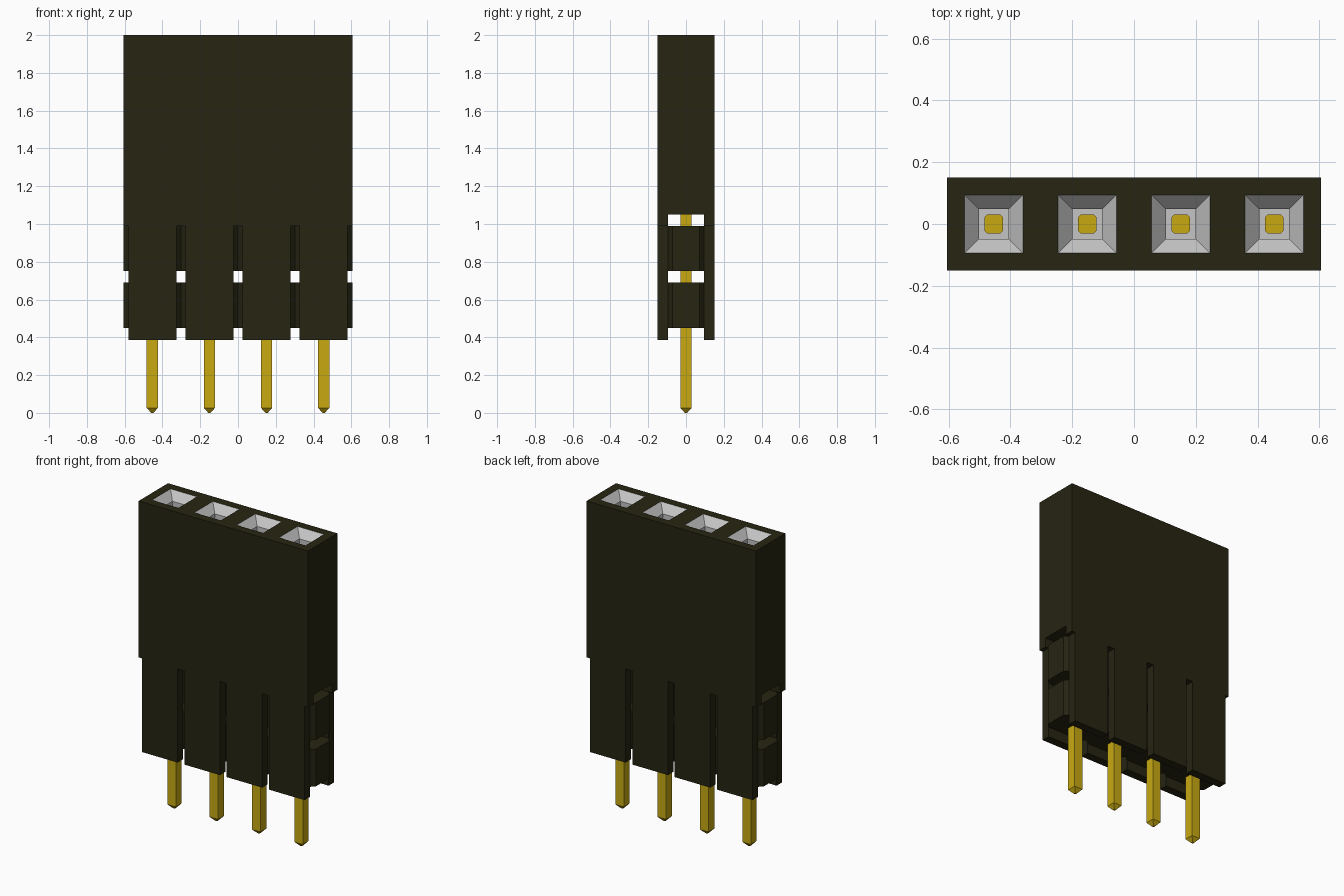
import bpy, bmesh

cube = bpy.data.objects.get("Cube")
if cube:
    bpy.data.objects.remove(cube, do_unlink=True)


def material(name, rgb):
    m = bpy.data.materials.new(name)
    m.use_nodes = True
    m.diffuse_color = (*rgb, 1)
    m.node_tree.nodes["Principled BSDF"].inputs["Base Color"].default_value = (*rgb, 1)
    return m


BLACK = material("black plastic", (0.019, 0.018, 0.006))
GOLD = material("gold", (0.58, 0.40, 0.006))
GREY = material("grey metal", (0.56, 0.56, 0.56))

PITCH = 0.3025
CELLS = [(i - 1.5) * PITCH for i in range(4)]
HALF_Y, SLOT_Y = 0.15, 0.095


def rect(hx, hy, c=0.0):
    """Rectangle outline, with corners cut by c when c > 0."""
    if c == 0:
        return [(-hx, -hy), (hx, -hy), (hx, hy), (-hx, hy)]
    return [(-hx + c, -hy), (hx - c, -hy), (hx, -hy + c), (hx, hy - c),
            (hx - c, hy), (-hx + c, hy), (-hx, hy - c), (-hx, -hy + c)]


def loft(name, sections, mat, x=0.0, y=0.0):
    """Solid through a stack of (z, outline) sections."""
    bm = bmesh.new()
    rings = [[bm.verts.new((px + x, py + y, z)) for px, py in outline]
             for z, outline in sections]
    n = len(rings[0])
    bm.faces.new(rings[0][::-1])
    bm.faces.new(rings[-1])
    for a, b in zip(rings, rings[1:]):
        for i in range(n):
            j = (i + 1) % n
            bm.faces.new((a[i], a[j], b[j], b[i]))
    bmesh.ops.recalc_face_normals(bm, faces=bm.faces)
    mesh = bpy.data.meshes.new(name)
    bm.to_mesh(mesh)
    bm.free()
    mesh.materials.append(mat)
    ob = bpy.data.objects.new(name, mesh)
    bpy.context.collection.objects.link(ob)
    return ob


def carve(target, cutter):
    """Cut a shape away, keeping the cutter's colour on the new faces."""
    cutter.hide_render = True
    mod = target.modifiers.new("cut", "BOOLEAN")
    mod.operation = "DIFFERENCE"
    mod.solver = "EXACT"
    mod.material_mode = "TRANSFER"
    mod.object = cutter
    bpy.context.view_layer.objects.active = target
    bpy.ops.object.modifier_apply(modifier=mod.name)
    bpy.data.objects.remove(cutter, do_unlink=True)


# Upper housing with a lengthwise slot along its underside
housing = loft("housing", [(0.99, rect(0.605, HALF_Y)), (2.0, rect(0.605, HALF_Y))], BLACK)
carve(housing, loft("slot_cutter", [(0.9, rect(0.8, SLOT_Y)), (1.05, rect(0.8, SLOT_Y))], BLACK))

for number, x in enumerate(CELLS, 1):
    # Funnel-shaped socket in the top
    carve(housing, loft("socket_cutter",
                        [(1.80, rect(0.048, 0.048)), (1.95, rect(0.048, 0.048)),
                         (2.01, rect(0.104, 0.104))], GREY, x))

    # Front and back wall plates of the lower body
    wall_half = (HALF_Y - SLOT_Y) / 2
    for side, sign in (("front", -1), ("back", 1)):
        outline = rect(0.127, wall_half)
        loft(f"{side}_wall_{number}", [(0.385, outline), (0.99, outline)],
             BLACK, x, sign * (SLOT_Y + wall_half))

    # Two chamfered cross blocks between the walls
    for level, (z0, z1) in (("lower", (0.45, 0.69)), ("upper", (0.75, 0.99))):
        outline = rect(PITCH / 2, SLOT_Y, 0.0245)
        loft(f"{level}_block_{number}", [(z0, outline), (z1, outline)], BLACK, x)

    # Square contact pin with a pointed foot and a rounded top end
    loft(f"pin_{number}", [(0.0, rect(0.006, 0.006)), (0.027, rect(0.03, 0.03)),
                           (1.78, rect(0.03, 0.03))], GOLD, x)
    loft(f"contact_{number}", [(1.78, rect(0.03, 0.03, 0.008)),
                               (1.81, rect(0.03, 0.03, 0.008))], GOLD, x)
